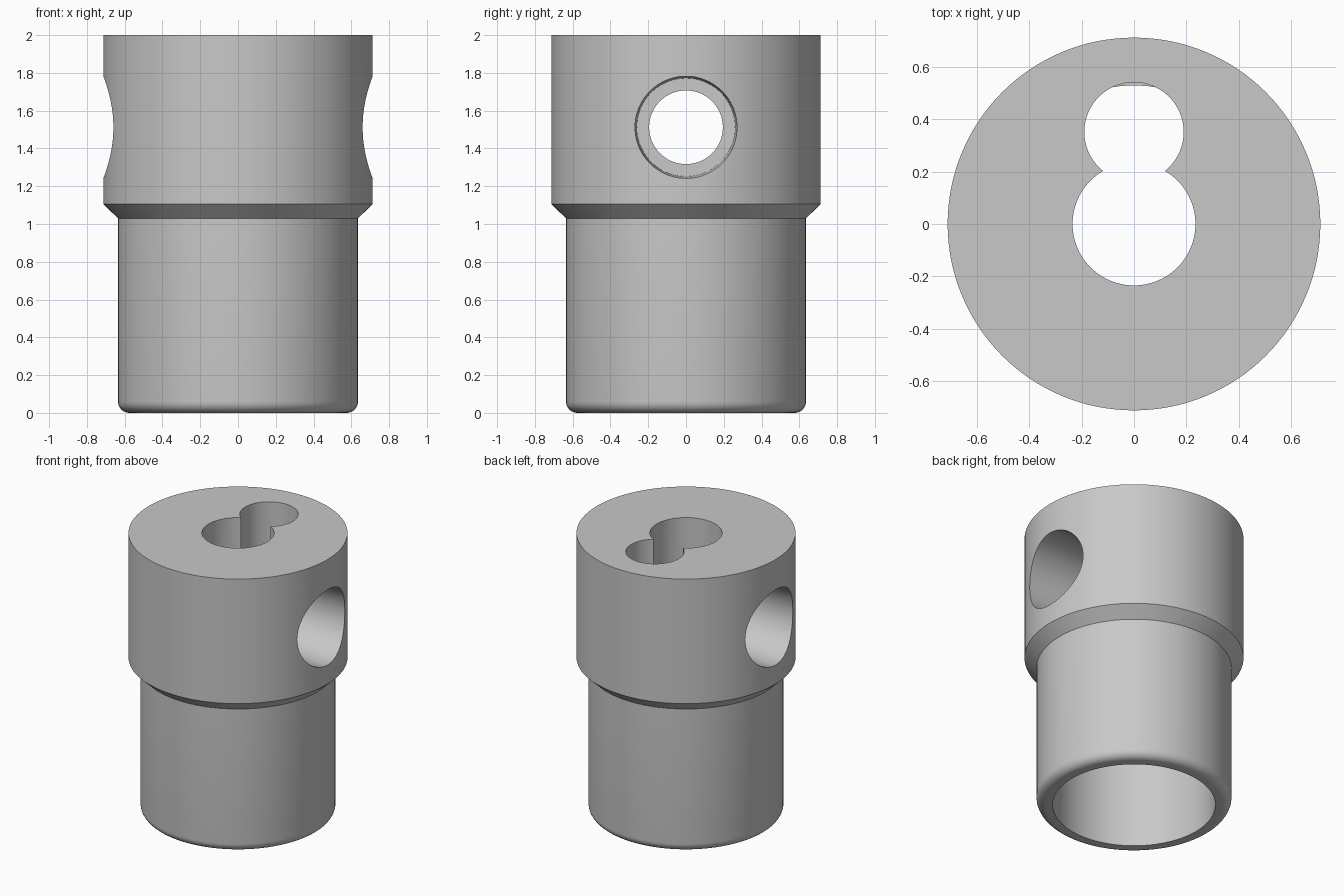
import bpy, bmesh, math
from mathutils import Matrix, Vector

cube = bpy.data.objects.get("Cube")
if cube:
    bpy.data.objects.remove(cube, do_unlink=True)

grey = bpy.data.materials.new("plain grey")
grey.use_nodes = True
colour = (0.58, 0.58, 0.58, 1)
grey.diffuse_color = colour
grey.node_tree.nodes["Principled BSDF"].inputs["Base Color"].default_value = colour


def lathe(name, profile, steps, matrix=Matrix()):
    """Revolve (radius, height) points round z into a closed solid."""
    bm = bmesh.new()
    verts = [bm.verts.new((r, 0, z)) for r, z in profile]
    edges = [bm.edges.new(pair) for pair in zip(verts, verts[1:])]
    bmesh.ops.spin(bm, geom=verts + edges, cent=(0, 0, 0), axis=(0, 0, 1),
                   angle=math.tau, steps=steps, use_merge=True)
    bmesh.ops.remove_doubles(bm, verts=bm.verts, dist=1e-5)
    bmesh.ops.recalc_face_normals(bm, faces=bm.faces)
    bm.transform(matrix)
    mesh = bpy.data.meshes.new(name)
    bm.to_mesh(mesh)
    bm.free()
    mesh.materials.append(grey)
    obj = bpy.data.objects.new(name, mesh)
    bpy.context.collection.objects.link(obj)
    return obj


# Stepped sleeve: blind bore, rounded lower rim, chamfered shoulder
bore, neck, head, fillet = 0.53, 0.635, 0.713, 0.06
rim = []
for i in range(9):
    a = math.pi / 2 * i / 8
    rim.append((neck - fillet + fillet * math.sin(a), fillet - fillet * math.cos(a)))
body = lathe("stepped_sleeve",
             [(0, 1.04), (bore, 1.04), (bore, 0)] + rim +
             [(neck, 1.03), (head, 1.105), (head, 2), (0, 2)], 128)

# Keyhole through the top: centre hole and a smaller lobe towards the back
centre_hole = lathe("centre_hole_cutter",
                    [(0, 0.9), (0.235, 0.9), (0.235, 2.1), (0, 2.1)], 96)
back_lobe = lathe("back_lobe_cutter",
                  [(0, 0.9), (0.19, 0.9), (0.19, 2.1), (0, 2.1)], 80,
                  Matrix.Translation(Vector((0, 0.352, 0))))

# Cross hole: wide, slightly tapered counterbores joined by a narrow passage
half = [(0.195, 0.3), (0.26, 0.3), (0.27, 0.66), (0.27, 0.8), (0, 0.8)]
mirrored = [(r, -x) for r, x in reversed(half)]
cross_hole = lathe("cross_hole_cutter", mirrored + half, 96,
                   Matrix.Translation(Vector((0, 0, 1.512))) @
                   Matrix.Rotation(math.pi / 2, 4, "Y"))

# Cut the openings, then drop the cutters
bpy.ops.object.select_all(action="DESELECT")
bpy.context.view_layer.objects.active = body
body.select_set(True)
for cutter in (centre_hole, back_lobe, cross_hole):
    cutter.hide_render = True
    cut = body.modifiers.new(cutter.name, "BOOLEAN")
    cut.operation = "DIFFERENCE"
    cut.solver = "EXACT"
    cut.object = cutter
    bpy.ops.object.modifier_apply(modifier=cut.name)
    bpy.data.objects.remove(cutter, do_unlink=True)

bpy.ops.object.shade_smooth_by_angle(angle=math.radians(30))
